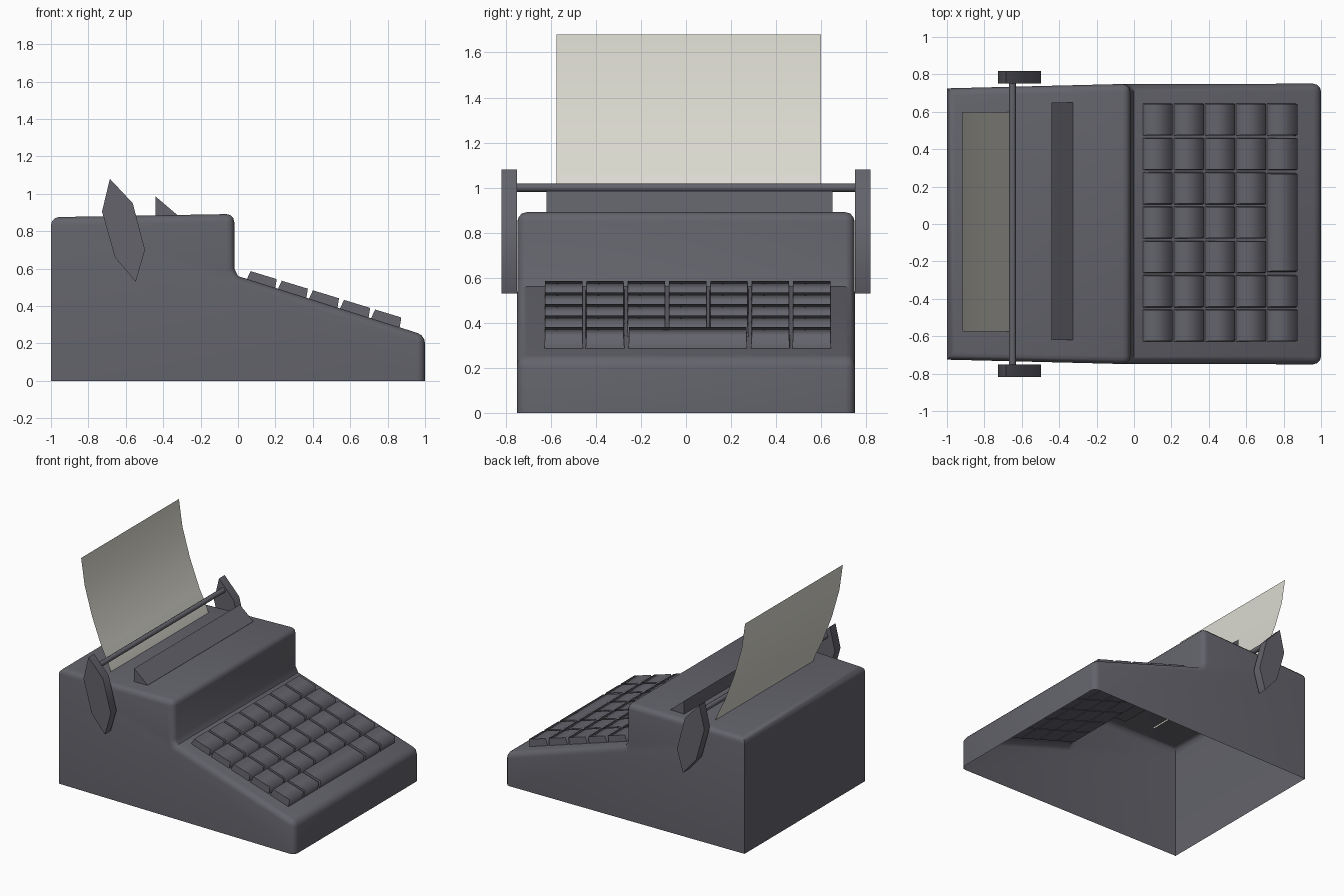
import bpy, bmesh, math
from mathutils import Vector, Matrix

if "Cube" in bpy.data.objects:
    bpy.data.objects.remove(bpy.data.objects["Cube"])


def material(name, rgb):
    m = bpy.data.materials.new(name)
    m.diffuse_color = (*rgb, 1)
    m.use_nodes = True
    m.node_tree.nodes["Principled BSDF"].inputs["Base Color"].default_value = m.diffuse_color
    return m


GREY = material("dark_grey", (0.125, 0.125, 0.148))
PAPER = material("paper_cream", (0.71, 0.70, 0.63))


def finish(bm, name, mat, angle=None):
    bmesh.ops.recalc_face_normals(bm, faces=bm.faces)
    me = bpy.data.meshes.new(name)
    bm.to_mesh(me)
    bm.free()
    me.materials.append(mat)
    ob = bpy.data.objects.new(name, me)
    bpy.context.collection.objects.link(ob)
    if angle:
        bpy.ops.object.select_all(action='DESELECT')
        ob.select_set(True)
        bpy.context.view_layer.objects.active = ob
        bpy.ops.object.shade_smooth_by_angle(angle=math.radians(angle))
    return ob


def prism(profile, y0, y1):
    """Extrude an x-z outline along y."""
    bm = bmesh.new()
    f = bm.faces.new([bm.verts.new((x, y0, z)) for x, z in profile])
    r = bmesh.ops.extrude_face_region(bm, geom=[f], use_keep_orig=True)
    for v in r["geom"]:
        if isinstance(v, bmesh.types.BMVert):
            v.co.y = y1
    return bm


# Body: stepped side profile, open underneath, rounded upper and front edges
bm = prism([(-1, 0), (1, 0), (1, 0.243), (0, 0.56), (-0.02, 0.60),
            (-0.02, 0.892), (-1, 0.875)], -0.75, 0.75)
bmesh.ops.recalc_face_normals(bm, faces=bm.faces)
bmesh.ops.delete(bm, geom=[f for f in bm.faces
                           if all(v.co.z < 0.01 for v in f.verts)], context='FACES')
sharp = []
for e in bm.edges:
    a, b = (v.co for v in e.verts)
    back_vertical = a.x < -0.9 and b.x < -0.9 and abs(a.y - b.y) < 0.1
    if len(e.link_faces) == 2 and not back_vertical \
            and e.is_convex and e.calc_face_angle() > math.radians(45):
        sharp.append(e)
bmesh.ops.bevel(bm, geom=sharp, offset=0.042, offset_type='OFFSET', segments=3,
                profile=0.5, affect='EDGES', clamp_overlap=True)
for v in bm.verts:  # narrow slightly toward the back
    v.co.y *= 1 - 0.033 * max(0, -v.co.x)
finish(bm, "body", GREY, 40)

# Type guard: wedge on top of the body
finish(prism([(-0.44, 0.86), (-0.44, 0.985), (-0.326, 0.888), (-0.326, 0.86)],
             -0.62, 0.65), "type_guard", GREY)

# Keys: tapered caps sitting on the sloping deck
SLOPE = math.atan(0.305)


def key(name, x, y, width_y):
    bm = bmesh.new()
    bmesh.ops.create_cube(bm, size=1)
    for v in bm.verts:
        top = v.co.z > 0
        inset = 0.01 if top else 0
        v.co.x *= 0.166 - 2 * inset
        v.co.y *= width_y - inset
        v.co.z = 0.052 if top else -0.02
    z = 0.553 - 0.308 * x
    bm.transform(Matrix.Translation((x, y, z)) @ Matrix.Rotation(SLOPE, 4, 'Y'))
    finish(bm, name, GREY, 85)


for col in range(5):
    x = 0.122 + col * 0.1665
    for row in range(7):
        if col == 4 and row in (2, 3, 4):
            continue
        key(f"key_{col}_{row}", x, 0.558 - row * 0.1835, 0.175)
key("space_bar", 0.122 + 4 * 0.1665, 0.008, 0.53)

# Roller rod above the paper slot
bm = bmesh.new()
bmesh.ops.create_cone(bm, cap_ends=True, segments=8, radius1=0.019, radius2=0.019, depth=1.52)
bm.transform(Matrix.Translation((-0.65, 0, 1.0)) @ Matrix.Rotation(math.pi / 2, 4, 'X'))
finish(bm, "roller_rod", GREY, 50)

# Side knobs: long hexagonal plates
KNOB = [(-0.685, 1.08), (-0.563, 0.95), (-0.497, 0.70), (-0.547, 0.53),
        (-0.658, 0.66), (-0.727, 0.905)]
for side, name in ((1, "right_knob"), (-1, "left_knob")):
    finish(prism(KNOB, side * 0.75, side * 0.818), name, GREY, 65)

# Paper: single curved sheet rising from the body
bm = bmesh.new()
CURVE = [(-0.66, 0.86), (-0.69, 0.94), (-0.745, 1.05), (-0.825, 1.26),
         (-0.888, 1.48), (-0.917, 1.68)]
rows = [[bm.verts.new((x, y, z)) for y in (-0.575, 0.60)] for x, z in CURVE]
for (a, b), (c, d) in zip(rows, rows[1:]):
    bm.faces.new((a, b, d, c))
finish(bm, "paper_sheet", PAPER, 60)
